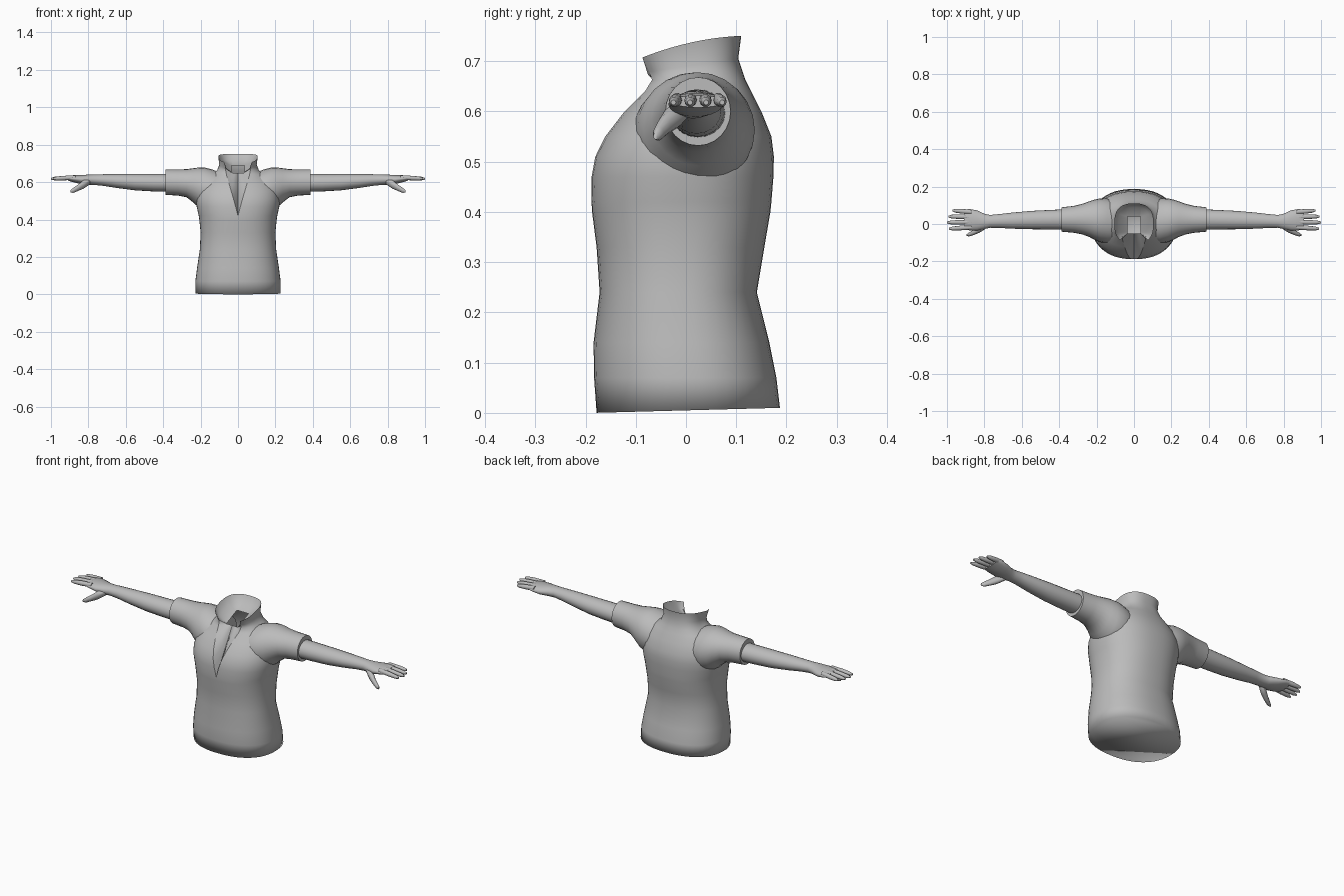
import bpy, bmesh, math

grey = bpy.data.materials.new("plain_grey")
grey.diffuse_color = (0.5, 0.5, 0.5, 1)


def finish(bm, name, angle, mirror=False):
    bmesh.ops.remove_doubles(bm, verts=bm.verts, dist=0.0005)
    bmesh.ops.recalc_face_normals(bm, faces=bm.faces)
    mesh = bpy.data.meshes.new(name)
    bm.to_mesh(mesh)
    bm.free()
    mesh.materials.append(grey)
    ob = bpy.data.objects.new(name, mesh)
    bpy.context.collection.objects.link(ob)
    if mirror:
        ob.modifiers.new("Mirror", "MIRROR").use_mirror_merge = False
    bpy.ops.object.select_all(action='DESELECT')
    ob.select_set(True)
    bpy.context.view_layer.objects.active = ob
    bpy.ops.object.shade_smooth_by_angle(angle=math.radians(angle))
    return ob


def skin(bm, rows, closed):
    """Join rows of points with quads; return the vertex rows."""
    vs = [[bm.verts.new(p) for p in row] for row in rows]
    n = len(vs[0])
    for a, b in zip(vs, vs[1:]):
        for i in range(n if closed else n - 1):
            j = (i + 1) % n
            bm.faces.new((a[i], a[j], b[j], b[i]))
    return vs


def tube(bm, sections, n):
    """Loft along x from (x, centre y, half depth, centre z, half height)."""
    rows = [[(x, cy + ry * math.cos(2 * math.pi * i / n),
              cz + rz * math.sin(2 * math.pi * i / n)) for i in range(n)]
            for x, cy, ry, cz, rz in sections]
    vs = skin(bm, rows, True)
    bm.faces.new(vs[0])
    bm.faces.new(vs[-1])


# Shirt body: height, half width, front y, back y, half width of neck slit
SEG = 48
body = [
    (0.005, 0.228, -0.178, 0.187, 0), (0.07, 0.228, -0.183, 0.180, 0),
    (0.14, 0.219, -0.184, 0.166, 0), (0.24, 0.204, -0.172, 0.141, 0),
    (0.33, 0.200, -0.178, 0.156, 0), (0.40, 0.207, -0.187, 0.168, 0),
    (0.42, 0.210, -0.188, 0.170, 0), (0.47, 0.221, -0.188, 0.174, 0.013),
    (0.51, 0.224, -0.181, 0.175, 0.024), (0.55, 0.218, -0.162, 0.170, 0.036),
    (0.60, 0.195, -0.125, 0.150, 0.050), (0.64, 0.150, -0.088, 0.130, 0.062),
    (0.663, 0.112, -0.078, 0.118, 0.066), (0.69, 0.100, -0.090, 0.104, 0.070),
    (0.735, 0.105, -0.106, 0.110, 0.074),
]


def body_row(k):
    z, rx, yf, yb, w = body[k]
    e = 2.3 if z < 0.65 else 2.6
    start = math.asin((w / rx) ** (e / 2))
    row = []
    for i in range(SEG + 1):
        t = start + (2 * math.pi - 2 * start) * i / SEG
        s, c = math.sin(t), -math.cos(t)
        if i in (0, SEG) and w == 0:
            s = 0
        x = rx * math.copysign(abs(s) ** (2 / e), s)
        y = (yf + yb) / 2 + (yb - yf) / 2 * math.copysign(abs(c) ** (2 / e), c)
        zz = z
        if k == 0:
            zz += 0.027 * y
        elif k == len(body) - 2:
            zz += 0.15 * y
        elif k == len(body) - 1:      # collar rises toward the back
            zz += 0.24 * y - 0.9 * y * y
        row.append((x, y, zz))
    return row


rows = [body_row(k) for k in range(len(body))]
bm = bmesh.new()
verts = skin(bm, rows, False)
bm.faces.new(verts[0][:-1])
finish(bm, "shirt_body", 105)

# Neck lining: slopes from the slit and collar rim to a small square opening
slit = rows[6:]
edge = ([(r[0], True) for r in slit[:-1]] + [(p, False) for p in slit[-1]]
        + [(r[-1], True) for r in reversed(slit[:-1])])


def clamp(v, lo, hi):
    return max(lo, min(hi, v))


outer, middle, hole = [], [], []
for (x, y, z), on_slit in edge:
    if on_slit:
        h = (x / 0.074 * 0.035, -0.05, 0.65)
        f, g = 0.5, 0.5
    else:
        hy = clamp(y * 0.9, -0.05, 0.04)
        h = (clamp(x, -0.035, 0.035), hy, 0.672 + 0.44 * hy)
        f, g = 0.3, 0.6
    outer.append((x, y, z))
    middle.append((x + (h[0] - x) * f, y + (h[1] - y) * f, z + (h[2] - z) * g))
    hole.append(h)
bm = bmesh.new()
skin(bm, [outer, middle, hole], False)
finish(bm, "neck_lining", 60)

# Short sleeves, flaring into the shoulders
bm = bmesh.new()
tube(bm, [
    (0.09, 0.010, 0.110, 0.550, 0.100), (0.14, 0.015, 0.120, 0.556, 0.112),
    (0.18, 0.020, 0.117, 0.563, 0.115), (0.21, 0.023, 0.108, 0.571, 0.107),
    (0.24, 0.026, 0.095, 0.583, 0.091), (0.275, 0.026, 0.082, 0.594, 0.075),
    (0.32, 0.025, 0.072, 0.598, 0.070), (0.388, 0.024, 0.065, 0.600, 0.068)], 24)
finish(bm, "sleeve", 50, True)

# Forearm and palm
bm = bmesh.new()
tube(bm, [
    (0.36, 0.024, 0.055, 0.596, 0.048), (0.45, 0.023, 0.052, 0.597, 0.047),
    (0.55, 0.021, 0.049, 0.600, 0.044), (0.65, 0.018, 0.043, 0.606, 0.037),
    (0.72, 0.016, 0.037, 0.611, 0.031), (0.77, 0.014, 0.034, 0.613, 0.028),
    (0.80, 0.014, 0.041, 0.613, 0.027), (0.84, 0.019, 0.054, 0.614, 0.024),
    (0.88, 0.023, 0.057, 0.618, 0.019), (0.91, 0.024, 0.053, 0.620, 0.012)], 20)
finish(bm, "arm", 60, True)

# Fingers: root y, tip y, tip x
bm = bmesh.new()
for y0, y1, tip in ((0.064, 0.072, 0.970), (0.038, 0.040, 0.992),
                    (0.010, 0.008, 1.000), (-0.018, -0.025, 0.990)):
    tube(bm, [(0.87 + (tip - 0.87) * t, y0 + (y1 - y0) * t, r,
               0.625 - 0.007 * t, r)
              for t, r in ((0, 0.012), (0.5, 0.0125), (0.85, 0.010), (1, 0.005))], 10)
finish(bm, "fingers", 60, True)

# Thumb, pointing forward and down
bm = bmesh.new()
tube(bm, [
    (0.79, -0.005, 0.018, 0.606, 0.018), (0.825, -0.026, 0.020, 0.588, 0.024),
    (0.855, -0.044, 0.014, 0.570, 0.018), (0.88, -0.055, 0.011, 0.556, 0.014),
    (0.895, -0.060, 0.005, 0.551, 0.007)], 10)
finish(bm, "thumb", 60, True)
